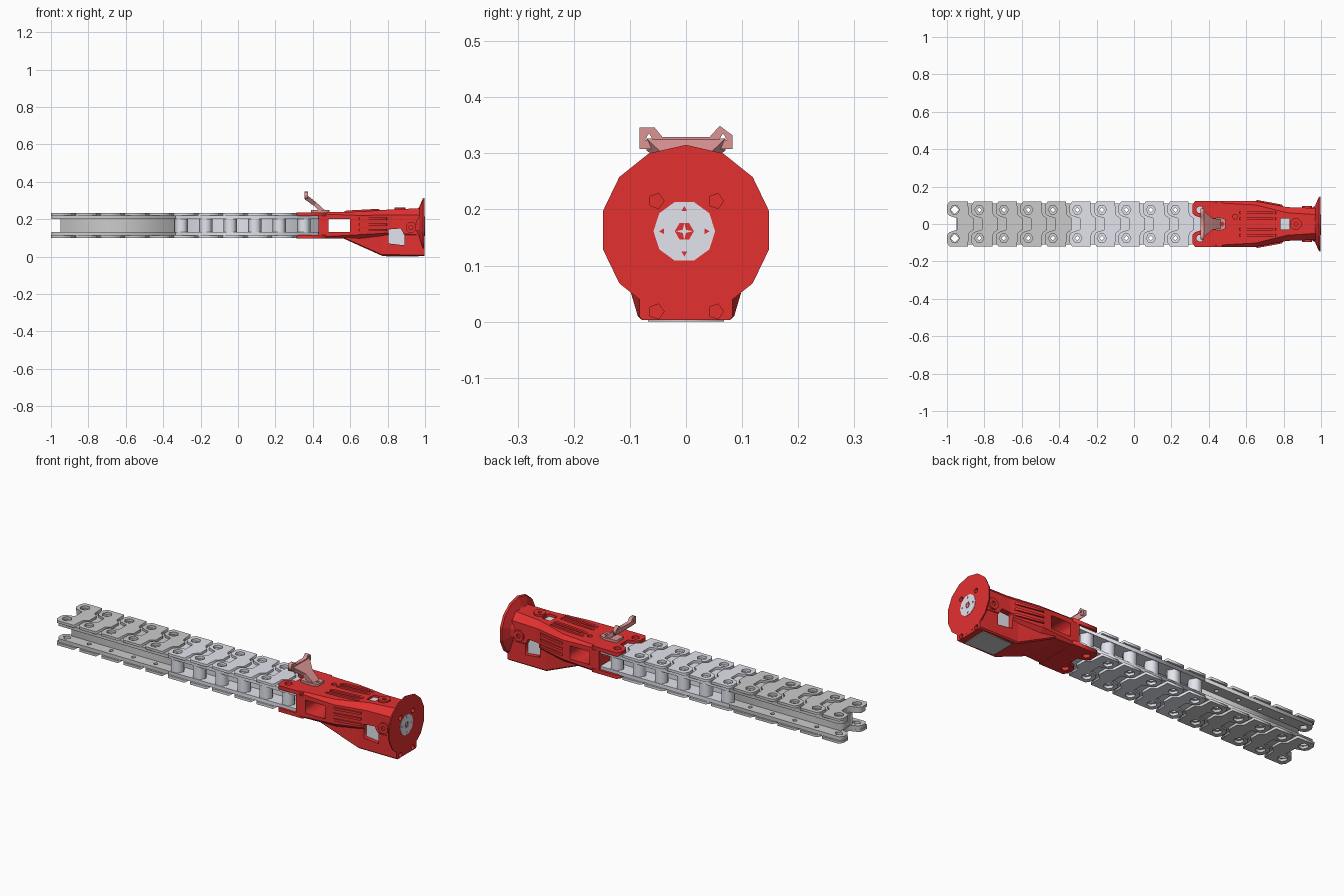
import bpy, bmesh
from math import sin, cos, pi

if "Cube" in bpy.data.objects:
    bpy.data.objects.remove(bpy.data.objects["Cube"])

def material(name, c):
    m = bpy.data.materials.new(name)
    m.diffuse_color = (*c, 1)
    m.use_nodes = True
    m.node_tree.nodes["Principled BSDF"].inputs["Base Color"].default_value = m.diffuse_color
    return m

RED = material("red", (0.78, 0.03, 0.03))
PINK = material("pale_red", (0.72, 0.30, 0.30))
LIGHT = material("light_metal", (0.77, 0.78, 0.85))
GREY = material("grey_metal", (0.52, 0.52, 0.51))
ZC = 0.166  # height of the arm's centre line

def add(name, me, mat):
    bm = bmesh.new()
    bm.from_mesh(me)
    bmesh.ops.remove_doubles(bm, verts=bm.verts, dist=1e-5)
    bmesh.ops.recalc_face_normals(bm, faces=bm.faces)
    bm.to_mesh(me)
    bm.free()
    me.materials.clear()
    me.materials.append(mat)
    ob = bpy.data.objects.new(name, me)
    bpy.context.collection.objects.link(ob)
    return ob

def ngon(a, b, r, n, rot=0.0):
    return [(a + r * cos(rot + 2 * pi * i / n), b + r * sin(rot + 2 * pi * i / n)) for i in range(n)]

def rect(a0, a1, b0, b1):
    return [(a0, b0), (a1, b0), (a1, b1), (a0, b1)]

def mirrored(half):
    return half + [(x, -y) for x, y in reversed(half)]

def extrude(name, loops, lo, hi, axis, mat):
    """Extrude outlines (inner loops become holes) between lo and hi along an axis."""
    cu = bpy.data.curves.new(name, 'CURVE')
    cu.dimensions = '2D'
    cu.fill_mode = 'BOTH'
    cu.extrude = abs(hi - lo) / 2
    for pts in loops:
        s = cu.splines.new('POLY')
        s.points.add(len(pts) - 1)
        for p, (a, b) in zip(s.points, pts):
            p.co = (a, b, 0, 1)
        s.use_cyclic_u = True
    tmp = bpy.data.objects.new(name + "_tmp", cu)
    bpy.context.collection.objects.link(tmp)
    dg = bpy.context.evaluated_depsgraph_get()
    me = bpy.data.meshes.new_from_object(tmp.evaluated_get(dg))
    bpy.data.objects.remove(tmp)
    for v in me.vertices:
        a, b, c = v.co
        c += (lo + hi) / 2
        v.co = {'z': (a, b, c), 'y': (a, c, b), 'x': (c, a, b)}[axis]
    return add(name, me, mat)

def loft(name, rings, mat):
    n = len(rings[0])
    faces = [[k * n + i, k * n + (i + 1) % n, (k + 1) * n + (i + 1) % n, (k + 1) * n + i]
             for k in range(len(rings) - 1) for i in range(n)]
    faces += [list(range(n)), list(range((len(rings) - 1) * n, len(rings) * n))]
    me = bpy.data.meshes.new(name)
    me.from_pydata([p for r in rings for p in r], [], faces)
    return add(name, me, mat)

def ring(x, hw, zb, zt, c):
    half = [(hw - c, zb), (hw, zb + c), (hw, zt - c), (hw - c, zt)]
    return [(x, y, z) for y, z in half] + [(x, -y, z) for y, z in reversed(half)]

def cut(obs, cutters):
    for ob in obs:
        for c in cutters:
            m = ob.modifiers.new("cut", 'BOOLEAN')
            m.operation = 'DIFFERENCE'
            m.solver = 'EXACT'
            m.object = c
        dg = bpy.context.evaluated_depsgraph_get()
        me = bpy.data.meshes.new_from_object(ob.evaluated_get(dg))
        ob.modifiers.clear()
        ob.data = me
    for c in cutters:
        bpy.data.objects.remove(c)

# Chain-like rail: overlapping links on flat strips, above and below
PITCH, X0, HY = 0.131, -0.958, 0.076
LINK = [(0.015, 0.03), (-0.03, 0.045), (-0.042, 0.06), (-0.042, 0.10), (-0.028, 0.12),
        (0.07, 0.12), (0.075, 0.05), (0.10, 0.03)]
holes = [X0 + PITCH * i for i in range(11)]

def lobed(x0, x1, w):
    return mirrored([(x0 + 0.055, 0.03), (x0 + 0.012, 0.045), (x0, 0.06), (x0, w - 0.02),
                     (x0 + 0.014, w), (x1, w)])

for s, side in ((1, "upper"), (-1, "lower")):
    for label, hs, x0, x1, mat in (("outer", holes[:5], -0.998, -0.335, GREY),
                                   ("inner", holes[5:10], -0.335, 0.44, LIGHT)):
        loops = []
        for h in hs:
            loops.append(mirrored([(h + x, y) for x, y in LINK]))
            loops += [ngon(h, t * HY, 0.025, 6) for t in (1, -1)]
        extrude(f"{label}_{side}_links", loops, ZC + s * 0.053, ZC + s * 0.066, 'z', mat)
        strip = [lobed(x0, x1, 0.110) if mat is GREY else rect(x0, x1, -0.110, 0.110)]
        strip += [ngon(h, t * HY, 0.022 if h == X0 else 0.013, 4) for h in hs for t in (1, -1)]
        extrude(f"{label}_{side}_strip", strip, ZC + s * 0.034, ZC + s * 0.053, 'z', mat)
    # fork plates of the red housing
    fork = [lobed(0.312, 0.47, 0.122)]
    fork += [ngon(holes[10], t * HY, 0.02, 6) for t in (1, -1)]
    extrude(f"{side}_fork_plate", fork, ZC + s * 0.05, ZC + s * 0.07, 'z', RED)

# Web and posts between the strips
extrude("outer_web", [rect(-0.95, -0.32, -0.05, 0.05)], ZC - 0.035, ZC + 0.035, 'z', GREY)
extrude("inner_web", [rect(-0.32, 0.44, -0.03, 0.03)], ZC - 0.035, ZC + 0.035, 'z', LIGHT)
for i, h in enumerate(holes[5:]):
    for t in (1, -1):
        extrude(f"post_{i}_{'left' if t > 0 else 'right'}",
                [ngon(h, t * HY, 0.036, 6), ngon(h, t * HY, 0.013, 4)],
                ZC - 0.035, ZC + 0.035, 'z', LIGHT)

# Red housing: tapering body, deeper base, round end flange
body = loft("housing_body", [ring(0.43, 0.122, 0.097, 0.236, 0.008), ring(0.65, 0.122, 0.097, 0.24, 0.02),
                             ring(0.82, 0.09, 0.097, 0.252, 0.03), ring(0.975, 0.085, 0.08, 0.258, 0.035)], RED)
base = loft("housing_base", [ring(0.565, 0.113, 0.096, 0.122, 0.006), ring(0.77, 0.086, 0.004, 0.122, 0.006),
                             ring(0.997, 0.083, 0.003, 0.122, 0.006)], RED)
flange = loft("end_flange", [[(x, y, z) for y, z in ngon(0, 0.163, r, 14, pi / 2)]
                             for x, r in ((0.94, 0.08), (0.968, 0.10), (0.988, 0.147), (0.998, 0.152))], RED)
cut([body], [extrude("c", [rect(0.485, 0.60, 0.13, 0.20)], -0.2, 0.2, 'y', RED),
             extrude("c", [rect(0.782, 0.832, -0.03, 0.03)], 0.22, 0.3, 'z', RED),
             extrude("c", [ngon(0.54, 0.04, 0.014, 6)], 0.215, 0.3, 'z', RED)])
cut([body, base], [extrude("c", [[(0.805, 0.07), (0.89, 0.06), (0.89, 0.115), (0.87, 0.15), (0.805, 0.145)]],
                           -0.2, 0.2, 'y', RED)])
cut([base, flange], [extrude("c", [ngon(y, z, 0.014, 5)], 0.975, 1.1, 'x', RED)
                     for y in (-0.053, 0.053) for z in (0.018, 0.215)])
extrude("window_block", [rect(0.80, 0.895, 0.05, 0.155)], -0.062, 0.062, 'y', LIGHT)
extrude("top_window_plate", [rect(0.78, 0.834, -0.032, 0.032)], 0.215, 0.238, 'z', LIGHT)
extrude("base_panel", [rect(0.79, 0.965, -0.068, 0.068)], 0.0, 0.006, 'z', GREY)

# Bosses with screw sockets
extrude("top_boss", [ngon(0.865, 0, 0.032, 8, pi / 8), ngon(0.865, 0, 0.012, 4)], 0.235, 0.263, 'z', RED)
for s, side in ((1, "left"), (-1, "right")):
    extrude(f"{side}_boss", [ngon(0.925, 0.155, 0.03, 8, pi / 8), ngon(0.925, 0.155, 0.012, 6)],
            s * 0.07, s * 0.096, 'y', RED)
    # stiffening ribs on the sides and top
    for j, z in enumerate((0.142, 0.172, 0.202)):
        extrude(f"{side}_side_rib_{j}", [[(0.63, s * 0.115), (0.66, s * 0.128), (0.79, s * 0.104), (0.80, s * 0.09)]],
                z - 0.006, z + 0.006, 'z', RED)
    for j, y in enumerate((0.028, 0.06)):
        extrude(f"{side}_top_rib_{j}", [[(0.55, 0.232), (0.77, 0.24), (0.75, 0.255), (0.58, 0.246)]],
                s * y - 0.007, s * y + 0.007, 'y', RED)

# Hub in the end flange
hub = [ngon(-0.003, 0.161, 0.055, 10), ngon(-0.003, 0.161, 0.017, 6)]
hub += [ngon(-0.003 + 0.039 * cos(k * pi / 2), 0.161 + 0.039 * sin(k * pi / 2), 0.006, 3, k * pi / 2) for k in range(4)]
extrude("hub_plate", hub, 0.990, 1.0, 'x', LIGHT)
extrude("hub_star", [[(-0.003 + r * cos(k * pi / 4), 0.161 + r * sin(k * pi / 4))
                      for k, r in enumerate((0.015, 0.004) * 4)]], 0.99, 1.0, 'x', LIGHT)

# Sight bracket: foot, slanted arm, crossbar with two ears
extrude("sight_foot", [[(0.39, -0.03), (0.46, -0.035), (0.49, -0.025), (0.49, 0.025), (0.46, 0.035), (0.39, 0.03)],
                       ngon(0.472, 0, 0.01, 4)], 0.235, 0.249, 'z', PINK)
loft("sight_arm", [[(x0, -w, z0), (x1, -w, z1), (x1, w, z1), (x0, w, z0)] for x0, z0, x1, z1, w in
                   ((0.44, 0.24, 0.465, 0.247, 0.025), (0.405, 0.272, 0.42, 0.288, 0.03),
                    (0.357, 0.305, 0.373, 0.326, 0.07))], PINK)
bar = [(-0.083, 0.308), (0.083, 0.308), (0.083, 0.332), (0.06, 0.349), (0.042, 0.329),
       (-0.042, 0.329), (-0.056, 0.346), (-0.083, 0.346)]
extrude("sight_crossbar", [bar] + [ngon(t * 0.066, 0.328, 0.008, 3, pi / 2) for t in (1, -1)],
        0.355, 0.375, 'x', PINK)
